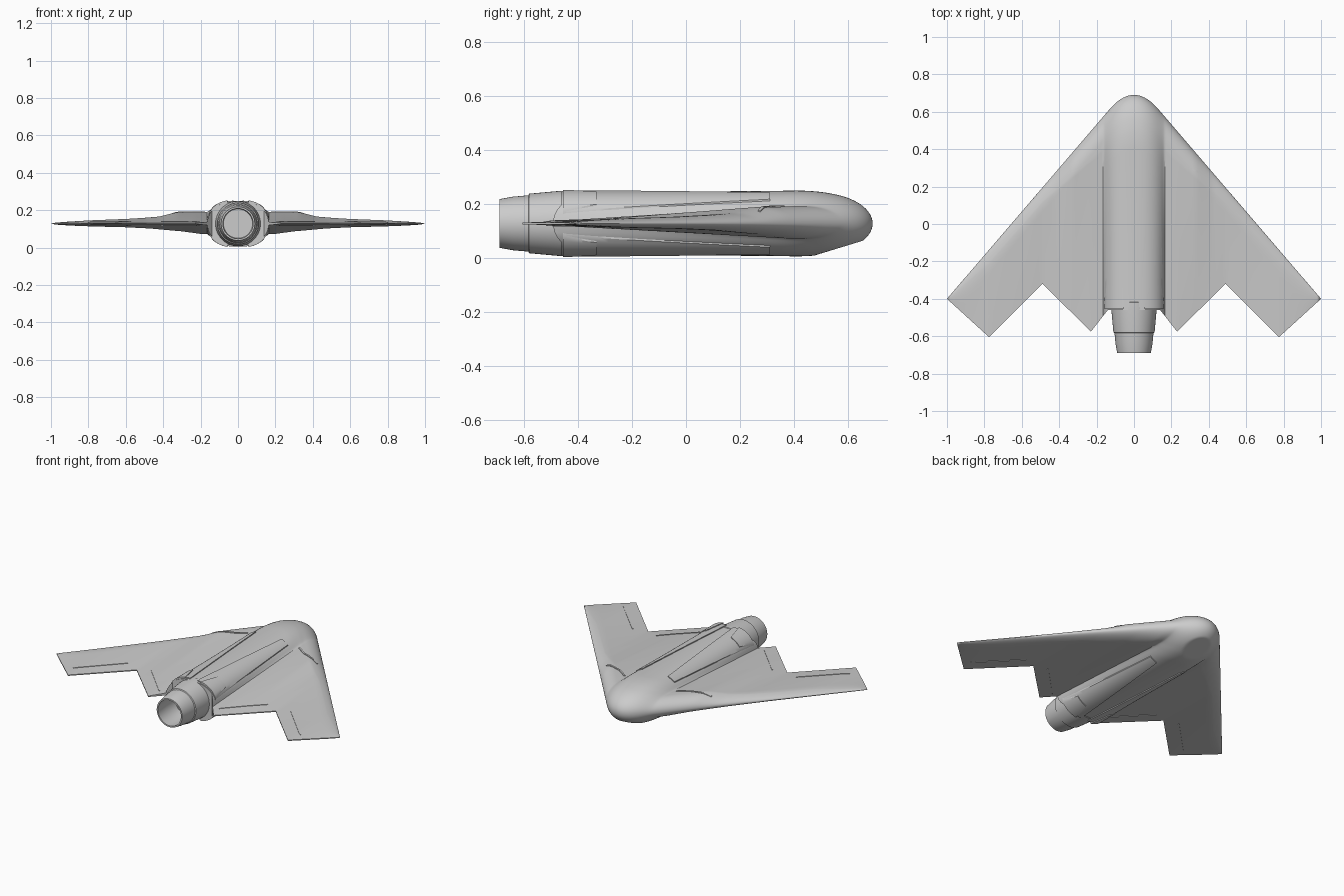
import bpy, bmesh, math

if "Cube" in bpy.data.objects:
    bpy.data.objects.remove(bpy.data.objects["Cube"])

CZ = 0.128  # height of the wing plane


def interp(pts, x):
    for (x0, y0), (x1, y1) in zip(pts, pts[1:]):
        if x <= x1:
            return y0 + (y1 - y0) * (x - x0) / (x1 - x0)
    return pts[-1][1]


TRAIL = [(0, -.46), (.14, -.46), (.23, -.575), (.49, -.32), (.775, -.605), (1, -.40)]
TOP = [(0, .06), (.2, .06), (.33, .057), (.42, .036), (.6, .024), (1, .008)]
BOTTOM = [(0, .06), (.2, .052), (.3, .038), (.45, .026), (.6, .018), (1, .008)]


def lead(x):
    return .69 - 4.51 * x * x if x < .13 else .614 - (x - .13) * 1.014 / .87


def arc(u):
    u = max(0, min(1, u))
    return math.sqrt(1 - (1 - u) ** 2)


def surface(x, y, side):
    """Height of the blended skin; side is 1 for top, -1 for bottom."""
    x = abs(x)
    s = max(0, lead(x) - y)
    te = interp(TRAIL, x)
    if x < .23:
        te = -.575
    chord = max(.01, lead(x) - te)
    taper = max(0, min(1, (y - te) / (.85 * chord)))
    wing = (interp(TOP if side > 0 else BOTTOM, x) * taper + .003) * arc(s / .13)
    body = .117 * arc(s / .29) * math.sqrt(max(0, 1 - (x / .165) ** 2.6))
    off = (wing ** 3 + body ** 3) ** (1 / 3)
    if side < 0:  # flat facet under the nose
        off = min(off, max(0, .065 + (.65 - y) * .3056))
    return CZ + side * off


def finish(name, bm, mirror=True):
    bmesh.ops.remove_doubles(bm, verts=bm.verts, dist=1e-4)
    bmesh.ops.recalc_face_normals(bm, faces=bm.faces)
    me = bpy.data.meshes.new(name)
    bm.to_mesh(me)
    bm.free()
    ob = bpy.data.objects.new(name, me)
    bpy.context.collection.objects.link(ob)
    bpy.context.view_layer.objects.active = ob
    ob.select_set(True)
    bpy.ops.object.shade_smooth_by_angle(angle=math.radians(32))
    ob.select_set(False)
    if mirror:
        ob.modifiers.new("Mirror", 'MIRROR')
    return ob


def skin(bm, grid):
    for a, b in zip(grid, grid[1:]):
        for i in range(len(a) - 1):
            bm.faces.new((a[i], b[i], b[i + 1], a[i + 1]))


# Blended wing and body
breaks = [(0, 14), (.14, 5), (.165, 7), (.23, 16), (.49, 14), (.775, 10), (1, 0)]
xs = []
for (a, n), (b, _) in zip(breaks, breaks[1:]):
    xs += [a + (b - a) * i / n for i in range(n)]
xs.append(1)
ROWS = 72
bm = bmesh.new()
sheets = []
for side in (1, -1):
    grid = []
    for x in xs:
        le, te = lead(x), interp(TRAIL, x)
        ys = [le + (te - le) * (j / ROWS) ** 1.6 for j in range(ROWS + 1)]
        grid.append([bm.verts.new((x, y, surface(x, y, side))) for y in ys])
    skin(bm, grid)
    sheets.append(grid)
skin(bm, [[col[-1] for col in g] for g in sheets])
finish("flying_wing_body", bm)


def panel(name, quad, side, lift, n=12, m=24):
    """Thin raised panel that follows the skin inside a four-cornered outline."""
    bm = bmesh.new()
    (ax, ay), (bx, by), (cx, cy), (dx, dy) = quad
    layers = []
    for h in (lift, -.006):
        grid = []
        for i in range(n + 1):
            u = i / n
            row = []
            for j in range(m + 1):
                v = j / m
                x = (ax * (1 - u) + bx * u) * (1 - v) + (dx * (1 - u) + cx * u) * v
                y = (ay * (1 - u) + by * u) * (1 - v) + (dy * (1 - u) + cy * u) * v
                row.append(bm.verts.new((x, y, surface(x, y, side) + side * h)))
            grid.append(row)
        skin(bm, grid)
        layers.append(grid)
    for pick in (lambda g: g[0], lambda g: g[-1],
                 lambda g: [r[0] for r in g], lambda g: [r[-1] for r in g]):
        skin(bm, [pick(g) for g in layers])
    finish(name, bm)


def strip(name, p, q, side, width=.008, lift=.003):
    dx, dy = q[0] - p[0], q[1] - p[1]
    k = width / 2 / math.hypot(dx, dy)
    nx, ny = -dy * k, dx * k
    panel(name, ((p[0] - nx, p[1] - ny), (p[0] + nx, p[1] + ny),
                 (q[0] + nx, q[1] + ny), (q[0] - nx, q[1] - ny)), side, lift, 2, 20)


for side, tag in ((1, "upper"), (-1, "lower")):
    # Long tapered panels along the body and the flaps by the nozzle
    panel(tag + "_body_panel", ((.09, .31), (.135, .31), (.158, -.445), (.025, -.445)), side, .006)
    panel(tag + "_nozzle_flap", ((.085, -.33), (.147, -.33), (.159, -.455), (.055, -.455)), side, .011)
    # Control surface hinge lines
    strip(tag + "_outer_hinge", (.575, -.285), (.80, -.515), side)
    strip(tag + "_inner_hinge", (.41, -.285), (.21, -.49), side)
# Slits behind the leading edge
strip("slit_inner", (.18, .36), (.245, .315), 1, .010, .004)
strip("slit_outer", (.245, .315), (.37, .27), 1, .010, .004)

# Exhaust nozzle, turned around the long axis
profile = [(-.40, .10), (-.42, .121), (-.47, .120), (-.58, .110), (-.583, .104), (-.64, .099),
           (-.69, .090), (-.69, .081), (-.60, .086), (-.52, .078), (-.52, 0)]
SEG = 48
bm = bmesh.new()
rings = []
for k in range(SEG + 1):
    a = math.tau * k / SEG
    rings.append([bm.verts.new((r * math.cos(a), y, CZ + r * math.sin(a))) for y, r in profile])
skin(bm, rings)
finish("exhaust_nozzle", bm, mirror=False)
